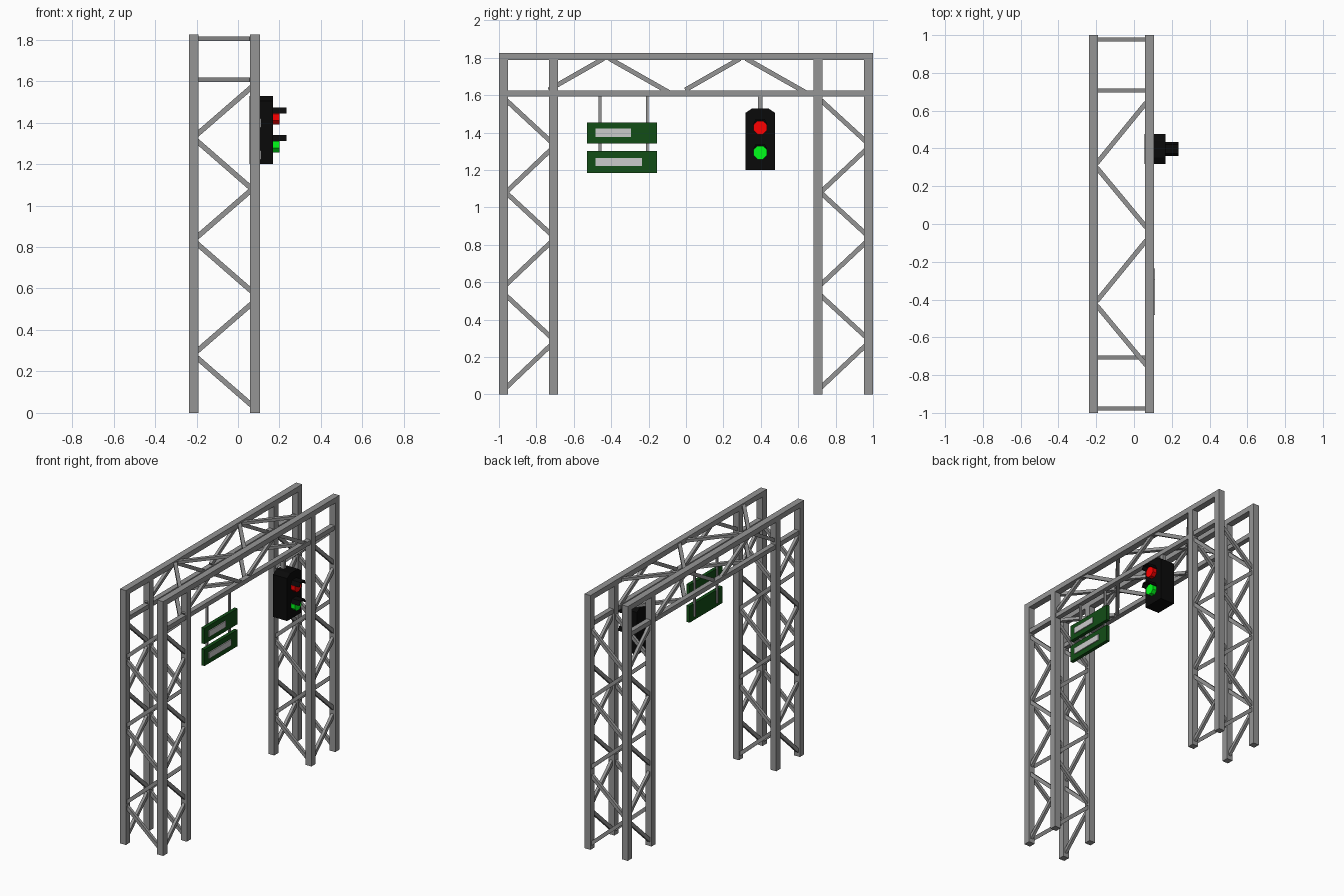
import bpy, bmesh, math
from mathutils import Vector, Matrix

if "Cube" in bpy.data.objects:
    bpy.data.objects.remove(bpy.data.objects["Cube"])


def material(name, rgb):
    m = bpy.data.materials.new(name)
    m.diffuse_color = (*rgb, 1)
    m.use_nodes = True
    m.node_tree.nodes["Principled BSDF"].inputs["Base Color"].default_value = m.diffuse_color
    return m


STEEL = material("steel_grey", (0.3, 0.3, 0.3))
GREEN = material("sign_green", (0.006, 0.075, 0.008))
WHITE = material("panel_grey", (0.55, 0.55, 0.55))
BLACK = material("housing_black", (0.003, 0.003, 0.003))
RED = material("lamp_red", (1, 0, 0))
LIME = material("lamp_green", (0, 1, 0.01))


def finish(name, bm, mat=STEEL):
    bmesh.ops.recalc_face_normals(bm, faces=bm.faces)
    me = bpy.data.meshes.new(name)
    bm.to_mesh(me)
    bm.free()
    ob = bpy.data.objects.new(name, me)
    bpy.context.collection.objects.link(ob)
    me.materials.append(mat)
    return ob


def add_box(bm, lo, hi):
    lo, hi = Vector(lo), Vector(hi)
    bmesh.ops.create_cube(bm, size=1, matrix=Matrix.Translation((lo + hi) / 2)
                          @ Matrix.Diagonal((*(hi - lo), 1)))


def add_bar(bm, p, q, normal, w=0.025, t=0.021):
    """Bar from p to q, width w, with thickness t along normal."""
    p, q, n = Vector(p), Vector(q), Vector(normal)
    z = (q - p).normalized()
    rot = Matrix((z.cross(n), -n, z)).transposed().to_4x4()
    bmesh.ops.create_cube(bm, size=1, matrix=Matrix.Translation((p + q) / 2) @ rot
                          @ Matrix.Diagonal((w, t, (q - p).length + 0.02, 1)))


def box(name, lo, hi, mat=STEEL):
    bm = bmesh.new()
    add_box(bm, lo, hi)
    return finish(name, bm, mat)


def prism(name, profile, x0, x1, mat):
    """Extrude a (y, z) outline along x."""
    bm = bmesh.new()
    face = bm.faces.new([bm.verts.new((x0, y, z)) for y, z in profile])
    r = bmesh.ops.extrude_face_region(bm, geom=[face])
    bmesh.ops.translate(bm, vec=(x1 - x0, 0, 0),
                        verts=[v for v in r["geom"] if isinstance(v, bmesh.types.BMVert)])
    return finish(name, bm, mat)


XS = (-0.214, 0.082)      # frame planes
H = 0.0235                # half post width
XL, XR = XS[0] + H, XS[1] - H

# Tower posts and their lattice
for side, ya, yb in (("left", -0.9765, -0.708), ("right", 0.706, 0.9765)):
    bm = bmesh.new()
    for x in XS:
        for y in (ya, yb):
            add_box(bm, (x - H, y - H, 0), (x + H, y + H, 1.795))
    finish(side + "_tower_posts", bm)

    bm = bmesh.new()
    y0, y1 = ya + H, yb - H
    for dz in (0, 0.55, 1.045):
        for x in XS:
            add_bar(bm, (x, y0, 0.045 + dz), (x, y1, 0.255 + dz), (1, 0, 0))
            add_bar(bm, (x, y1, 0.315 + dz), (x, y0, 0.52 + dz), (1, 0, 0))
        for y in (ya, yb):
            add_bar(bm, (XR, y, 0.043 + dz), (XL, y, 0.26 + dz), (0, 1, 0))
            add_bar(bm, (XL, y, 0.304 + dz), (XR, y, 0.52 + dz), (0, 1, 0))
    finish(side + "_tower_lattice", bm)

# Gantry beams
bm = bmesh.new()
for x in XS:
    add_box(bm, (x - H, -1, 1.788), (x + H, 1, 1.826))
    add_box(bm, (x - 0.018, -0.96, 1.593), (x + 0.018, 0.96, 1.625))
finish("gantry_beams", bm)

# Gantry lattice: side planes and top and bottom planes
bm = bmesh.new()
for dy in (0, 0.73):
    for x in XS:
        add_bar(bm, (x, -0.725 + dy, 1.633), (x, -0.45 + dy, 1.79), (1, 0, 0))
        add_bar(bm, (x, -0.40 + dy, 1.79), (x, -0.10 + dy, 1.62), (1, 0, 0))
    for z in (1.805, 1.606):
        add_bar(bm, (XR, -0.74 + dy, z), (XL, -0.44 + dy, z), (0, 0, 1))
        add_bar(bm, (XL, -0.40 + dy, z), (XR, -0.095 + dy, z), (0, 0, 1))
finish("gantry_lattice", bm)

# Hanging signs with pale panels
for i, (z0, z1, yend) in enumerate(((1.342, 1.455, -0.295), (1.184, 1.302, -0.235))):
    box(f"sign_board_{i}", (0.08, -0.53, z0), (0.105, -0.155, z1), GREEN)
    zc = (z0 + z1) / 2
    box(f"sign_panel_{i}", (0.10, -0.483, zc - 0.022), (0.112, yend, zc + 0.022), WHITE)
for i, y in enumerate((-0.46, -0.208)):
    box(f"sign_hanger_{i}", (0.07, y - 0.007, 1.21), (0.084, y + 0.007, 1.6))

# Signal housing with chamfered top
YC = 0.397
box("signal_hanger", (0.07, YC - 0.013, 1.5), (0.096, YC + 0.013, 1.6))
prism("signal_housing", [(YC - 0.079, 1.2), (YC + 0.079, 1.2), (YC + 0.079, 1.505),
                         (YC + 0.045, 1.528), (YC - 0.045, 1.528), (YC - 0.079, 1.505)],
      0.056, 0.168, BLACK)

# Octagonal lamps, each under a folded visor
for name, zc, mat in (("red", 1.426, RED), ("green", 1.293, LIME)):
    octagon = [(YC + 0.039 * math.cos((k + 0.5) * math.pi / 4),
                zc + 0.039 * math.sin((k + 0.5) * math.pi / 4)) for k in range(8)]
    prism(name + "_lamp", octagon, 0.16, 0.2, mat)
    arch = [(-0.038, 0.018), (-0.024, 0.047), (0.024, 0.047), (0.038, 0.018),
            (0.032, 0.018), (0.02, 0.038), (-0.02, 0.038), (-0.032, 0.018)]
    prism(name + "_visor", [(YC + y, zc + z) for y, z in arch], 0.16, 0.235, BLACK)
